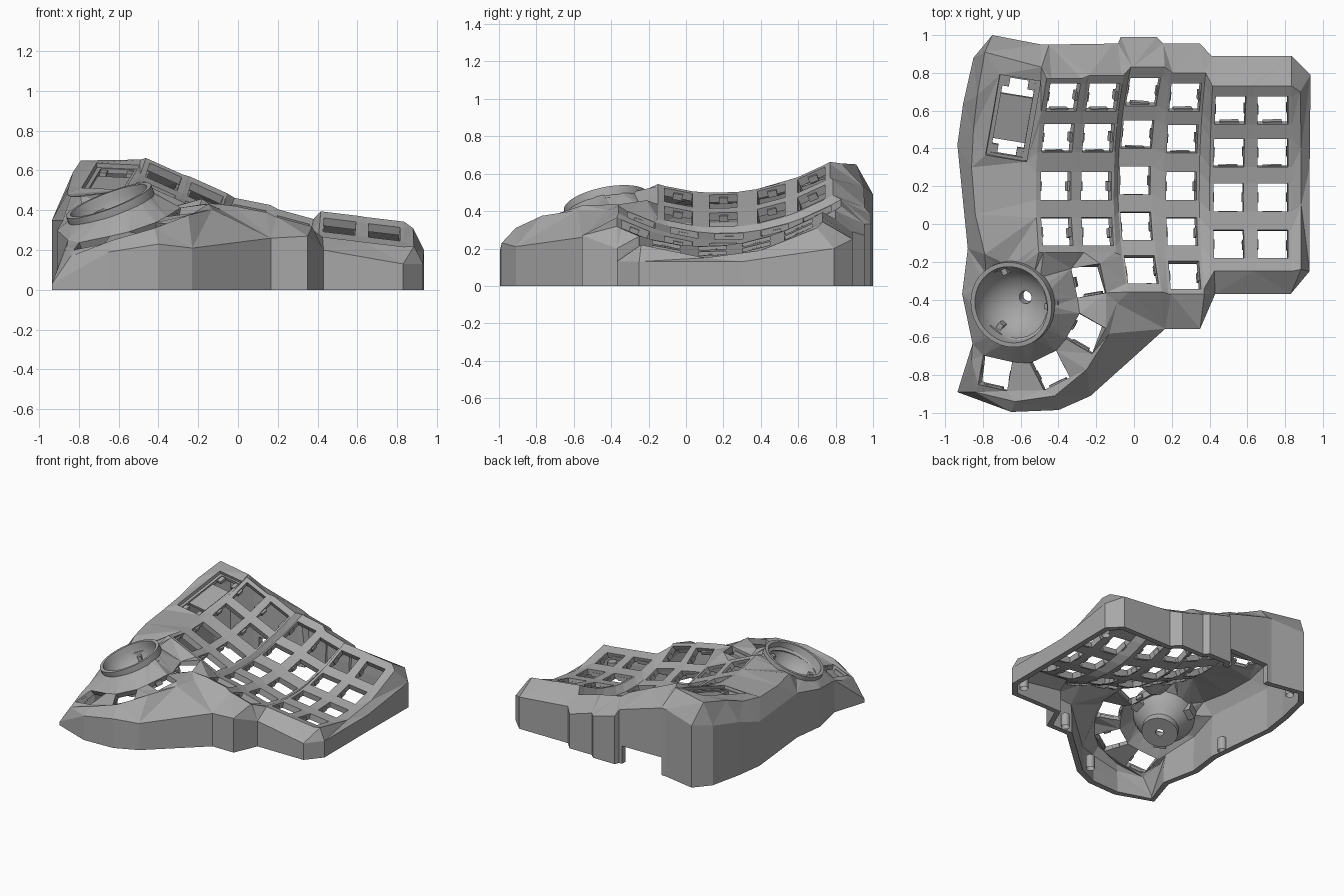
import bpy, bmesh, math
from mathutils import Vector, Matrix
from mathutils.geometry import delaunay_2d_cdt

if "Cube" in bpy.data.objects:
    bpy.data.objects.remove(bpy.data.objects["Cube"])

grey = bpy.data.materials.new("warm_grey_plastic")
grey.use_nodes = True
COLOUR = (0.39, 0.39, 0.39, 1)
grey.diffuse_color = COLOUR
grey.node_tree.nodes["Principled BSDF"].inputs["Base Color"].default_value = COLOUR


def make_object(name, bm):
    mesh = bpy.data.meshes.new(name)
    bm.to_mesh(mesh)
    bm.free()
    mesh.materials.append(grey)
    obj = bpy.data.objects.new(name, mesh)
    bpy.context.collection.objects.link(obj)
    return obj


def add_box(bm, matrix, centre, size):
    local = Matrix.Translation(centre) @ Matrix.Diagonal((*size, 1))
    bmesh.ops.create_cube(bm, size=1, matrix=matrix @ local)


def surface_frame(centre, gx, gy, turn=0):
    """Matrix whose z axis is the normal of a plane with slopes gx, gy."""
    n = Vector((-gx, -gy, 1)).normalized()
    x = Vector((math.cos(turn), math.sin(turn), 0))
    x = (x - n * x.dot(n)).normalized()
    m = Matrix((x, n.cross(x), n)).transposed().to_4x4()
    m.translation = centre
    return m


# Shell points are collected first, then triangulated with constraints
points, edges, holes, frames = [], [], [], []


def chain(pts, closed=False):
    start = len(points)
    points.extend(Vector(p) for p in pts)
    ids = list(range(start, len(points)))
    edges.extend(zip(ids, ids[1:]))
    if closed:
        edges.append((ids[-1], ids[0]))
    return ids


# Outer shoulder, clockwise from the back corner
outline = [(-.75, 1, .49), (-.49, .95, .53), (-.45, .95, .53), (-.11, .955, .43),
           (-.085, .955, .42), (-.07, .99, .38), (.12, .99, .33), (.155, .955, .33),
           (.35, .955, .27), (.41, .89, .29), (.835, .89, .25), (.935, .79, .2),
           (.93, .3, .13), (.93, -.25, .13), (.83, -.37, .13), (.43, -.37, .2),
           (.35, -.555, .27), (.165, -.555, .26), (-.23, -.91, .21), (-.4, -.985, .23),
           (-.65, -.995, .19), (-.935, -.89, .03), (-.855, -.635, .25), (-.91, -.37, .3),
           (-.88, -.13, .35), (-.935, .42, .35), (-.905, .635, .42), (-.85, .88, .47)]
outline_ids = chain(outline, True)
NOTCH_EDGE = 2

# Key columns: centre x, half width, height, cross slope, bend, valley y, rim front/back, rows
FOUR = (.67, .455, .2, -.04)
FIVE = (.67, .45, .2, -.04, -.27)
OUTER = (.6, .375, .14, -.105)
columns = [(-.415, .105, .45, -.45, .16, .17, -.15, .77, FOUR),
           (-.2, .092, .353, -.45, .14, .17, -.15, .785, FOUR),
           (.005, .09, .262, -.2, .17, .2, -.36, .83, (.7, .475, .23, -.01, -.24)),
           (.25, .095, .205, -.27, .09, .18, -.37, .8, FIVE),
           (.5, .1, .2, -.12, .04, .1, -.25, .73, OUTER),
           (.735, .1, .172, -.12, 0, .1, -.25, .73, OUTER)]
HALF = .08
for cx, half, base, slope, bend, valley, front, back, rows in columns:
    def at(dx, y):
        t = (y - valley) ** 2
        return Vector((cx + bend * t + dx, y, base + slope * dx + .46 * t))
    stations = sorted([front, back] + [r + s * .074 for r in rows for s in (-1, 1)])
    for side in (-half, half):
        chain([at(side, y) for y in stations])
    for y in (front, back):
        chain([at(d, y) for d in (-HALF, HALF)])
    for r in rows:
        quad = [at(-HALF, r - .074), at(HALF, r - .074), at(HALF, r + .074), at(-HALF, r + .074)]
        holes.append(quad)
        chain(quad, True)
        frames.append(surface_frame(at(0, r), slope, .92 * (r - valley),
                                    -2 * bend * (r - valley)))

# Thumb keys: x, y, z, turn in degrees
for x, y, z, deg in [(-.24, -.3, .425, 12), (-.255, -.58, .4, -28),
                     (-.445, -.775, .31, 27), (-.735, -.79, .235, -10)]:
    m = surface_frame((x, y, z), .25, .2, math.radians(deg))
    quad = [m @ Vector((sx * HALF, sy * HALF, 0))
            for sx, sy in [(-1, -1), (1, -1), (1, 1), (-1, 1)]]
    holes.append(quad)
    chain(quad, True)
    frames.append(m)

# Rims of the thumb area, left side and right side
chain([(-.86, -.72, .22), (-.84, -.89, .17), (-.63, -.94, .25), (-.42, -.91, .31),
       (-.25, -.77, .375), (-.13, -.58, .405), (-.09, -.42, .405)])
chain([(-.79, -.16, .47), (-.84, .05, .47), (-.86, .3, .48), (-.85, .5, .52),
       (-.83, .68, .59), (-.79, .91, .65), (-.49, .83, .655)])
chain([(.885, -.24, .22), (.885, .1, .15), (.885, .4, .19), (.88, .7, .31)])

# Display window in the high corner
display = surface_frame((-.64, .56, .57), 0, .29, math.radians(-10))
window = [display @ Vector((sx * .11, sy * .225, 0))
          for sx, sy in [(-1, -1), (1, -1), (1, 1), (-1, 1)]]
holes.append(window)
chain(window, True)

# Ball cup opening
cup = surface_frame((-.645, -.425, .435), .38, .2)
ring = [cup @ Vector((.217 * math.cos(a * math.tau / 32), .217 * math.sin(a * math.tau / 32), -.015))
        for a in range(32)]
holes.append(ring)
chain(ring, True)


def inside(p, poly):
    hit = False
    for a, b in zip(poly, poly[1:] + poly[:1]):
        if (a[1] > p.y) != (b[1] > p.y):
            if p.x < (b[0] - a[0]) * (p.y - a[1]) / (b[1] - a[1]) + a[0]:
                hit = not hit
    return hit


def height(p, source):
    """Known height, or a blend of the nearest points where edges cross."""
    if source:
        return points[source[0]].z
    near = sorted(points, key=lambda q: (q.xy - p).length)[:3]
    w = [1 / ((q.xy - p).length + .001) for q in near]
    return sum(q.z * k for q, k in zip(near, w)) / sum(w)


flat, _, tris, source, _, _ = delaunay_2d_cdt([p.xy for p in points], edges, [], 0, 1e-5)
bm = bmesh.new()
verts = [bm.verts.new((p.x, p.y, height(p, s))) for p, s in zip(flat, source)]
lookup = {i: v for v, s in zip(verts, source) for i in s}
for tri in tris:
    c = sum((flat[i] for i in tri), Vector((0, 0))) / len(tri)
    if inside(c, outline) and not any(inside(c, h) for h in holes):
        bm.faces.new([verts[i] for i in tri])

# Upright walls, leaving the cable notch open in the back
top = [lookup[i] for i in outline_ids]
mid = [bm.verts.new((v.co.x, v.co.y, min(.14, v.co.z / 2))) for v in top]
low = [bm.verts.new((v.co.x, v.co.y, 0)) for v in top]
for i in range(len(top)):
    j = (i + 1) % len(top)
    bm.faces.new((top[i], top[j], mid[j], mid[i]))
    if i != NOTCH_EDGE:
        bm.faces.new((mid[i], mid[j], low[j], low[i]))
bmesh.ops.delete(bm, geom=[v for v in bm.verts if not v.link_faces], context="VERTS")
shell = make_object("case_shell", bm)
solid = shell.modifiers.new("thickness", "SOLIDIFY")
solid.thickness = .045
solid.offset = -1

# Switch clips on the sides of every key hole
bm = bmesh.new()
for m in frames:
    for s in (-1, 1):
        add_box(bm, m, (s * .082, 0, -.03), (.014, .05, .035))
    add_box(bm, m, (0, -.08, -.035), (.1, .014, .03))
make_object("switch_clips", bm)

# Recessed display tray with a slot at each end
bm = bmesh.new()
add_box(bm, display, (0, -.01, -.045), (.18, .25, .02))
for s in (-1, 1):
    add_box(bm, display, (s * .1, 0, -.035), (.03, .45, .025))
    add_box(bm, display, (s * .07, .19, -.04), (.04, .06, .02))
    add_box(bm, display, (0, s * .222, -.035), (.2, .02, .025))
    add_box(bm, display, (s * .07, -.19, -.04), (.04, .05, .02))
make_object("display_tray", bm)

# Ball cup, turned from a bowl profile with a drain hole
inner = [(.203 * math.cos(a), -.203 * math.sin(a)) for a in [i * .14 for i in range(11)]]
outer = [(.232 * math.cos(a), -.232 * math.sin(a)) for a in [.15 + i * .15 for i in range(6)]]
profile = [(.205, .015)] + inner + [(.03, -.25), (.13, -.25), (.13, -.2)] + outer[::-1] + [(.229, .015)]
bm = bmesh.new()
loop = [bm.verts.new((r, 0, z)) for r, z in profile]
ring_edges = [bm.edges.new(p) for p in zip(loop, loop[1:] + loop[:1])]
bmesh.ops.spin(bm, geom=loop + ring_edges, cent=(0, 0, 0), axis=(0, 0, 1),
               angle=math.tau, steps=48, use_merge=True)
bmesh.ops.remove_doubles(bm, verts=bm.verts, dist=1e-5)
bmesh.ops.recalc_face_normals(bm, faces=bm.faces)
bm.transform(cup)
bowl = make_object("ball_cup", bm)
bpy.context.view_layer.objects.active = bowl
bowl.select_set(True)
bpy.ops.object.shade_smooth_by_angle(angle=math.radians(35))

# Three bearing mounts around the cup
bm = bmesh.new()
for k in range(3):
    turn = cup @ Matrix.Rotation(math.radians(235 + 120 * k), 4, "Z")
    add_box(bm, turn, (.18, 0, -.1), (.05, .03, .05))
    add_box(bm, turn, (.215, 0, -.09), (.05, .09, .08))
make_object("bearing_mounts", bm)

# Screw posts along the base
bm = bmesh.new()
for x, y in [(-.7, .9), (.86, .71), (.82, -.25), (.24, -.48), (-.28, -.82), (-.84, -.02)]:
    bmesh.ops.create_cone(bm, cap_ends=True, segments=20, radius1=.032, radius2=.032,
                          depth=.1, matrix=Matrix.Translation((x, y, .05)))
bm.normal_update()
base_caps = [f for f in bm.faces if f.normal.z < -.9]
bmesh.ops.inset_individual(bm, faces=base_caps, thickness=.014)
for f in base_caps:
    for v in f.verts:
        v.co.z += .07
make_object("screw_posts", bm)
